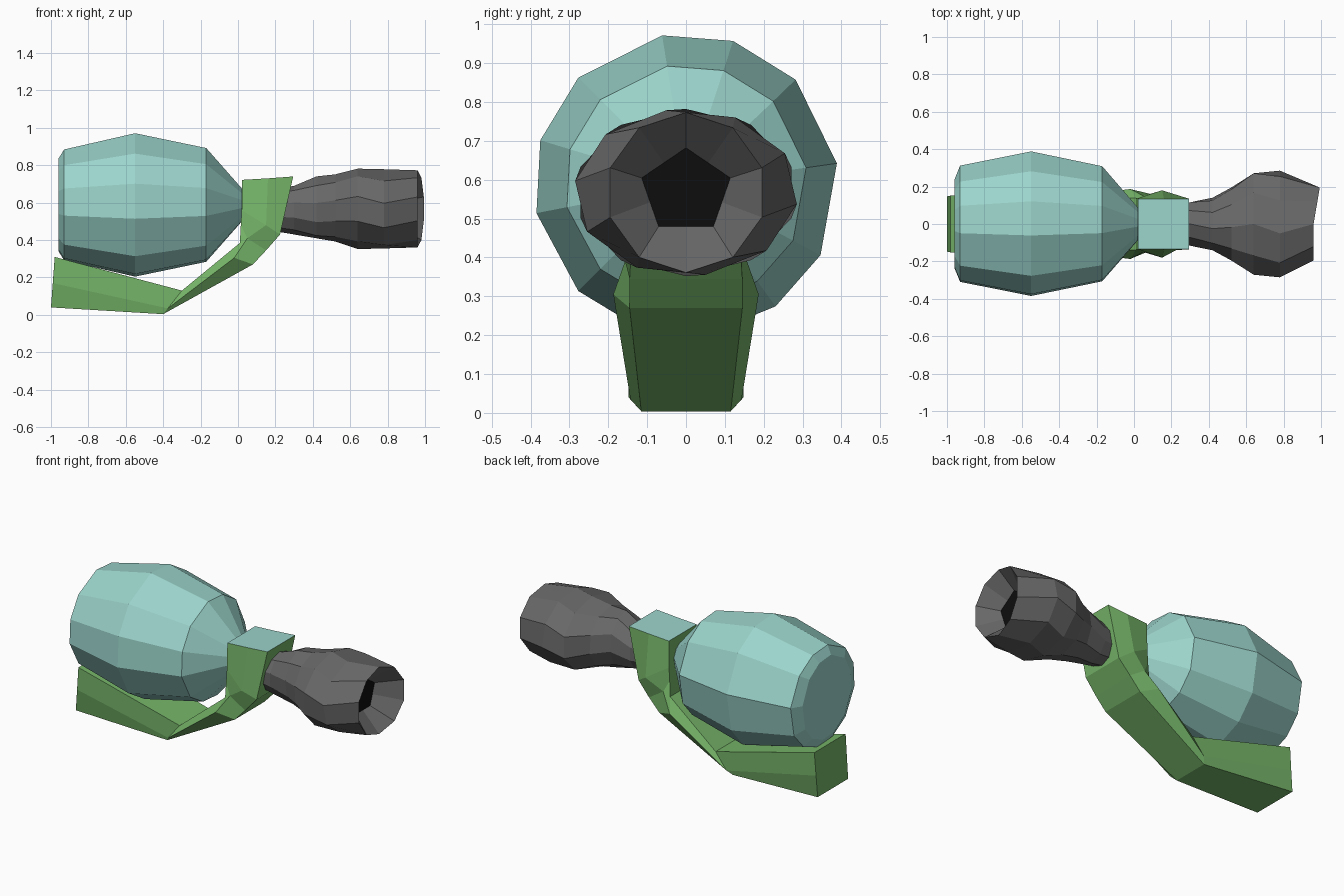
import bpy, bmesh
from math import cos, sin, radians

if "Cube" in bpy.data.objects:
    bpy.data.objects.remove(bpy.data.objects["Cube"])


def material(name, rgb):
    m = bpy.data.materials.new(name)
    m.diffuse_color = (*rgb, 1)
    m.use_nodes = True
    m.node_tree.nodes["Principled BSDF"].inputs["Base Color"].default_value = m.diffuse_color
    return m


teal = material("teal", (0.33, 0.66, 0.60))
green = material("green", (0.18, 0.46, 0.14))
dark = material("dark_grey", (0.14, 0.14, 0.14))
black = material("black", (0.004, 0.004, 0.004))


def loft(name, rings, mats, last_cap_mat=0):
    """Skin a list of equal-length point rings and cap both ends."""
    bm = bmesh.new()
    loops = [[bm.verts.new(p) for p in ring] for ring in rings]
    for a, b in zip(loops, loops[1:]):
        for i in range(len(a)):
            j = (i + 1) % len(a)
            bm.faces.new((a[i], a[j], b[j], b[i]))
    bm.faces.new(loops[0][::-1])
    cap = bm.faces.new(loops[-1])
    bmesh.ops.recalc_face_normals(bm, faces=bm.faces)
    cap.material_index = last_cap_mat
    mesh = bpy.data.meshes.new(name)
    bm.to_mesh(mesh)
    bm.free()
    for m in mats:
        mesh.materials.append(m)
    obj = bpy.data.objects.new(name, mesh)
    bpy.context.collection.objects.link(obj)
    return obj


def ellipse(x, ry, rz, zc, angles, skew=0.0):
    """Ring around the x axis; skew pushes the +y side forward."""
    pts = []
    for a in angles:
        y = ry * cos(radians(a))
        pts.append((x + max(0, skew * y / ry), y, zc + rz * sin(radians(a))))
    return pts


# Tank: faceted barrel tapering into the handle
tank_angles = [8, 44, 72, 99, 135, 163, 191, 225, 252, 279, 306, 332]
tank_profile = [(-0.96, 0.24, 0.25), (-0.93, 0.315, 0.30), (-0.55, 0.392, 0.388),
                (-0.17, 0.312, 0.308), (0.02, 0.09, 0.09), (0.07, 0.08, 0.08)]
loft("tank", [ellipse(x, ry, rz, 0.588, tank_angles) for x, ry, rz in tank_profile], [teal])

# Nozzle: flared barrel with a recessed black mouth
nozzle_profile = [(0.18, 0.10, 0.11, 0.56, 0, 0), (0.30, 0.122, 0.13, 0.56, 0, 0),
                  (0.42, 0.142, 0.168, 0.575, 10, 0), (0.52, 0.20, 0.18, 0.572, 5, 0),
                  (0.64, 0.285, 0.215, 0.567, 0, 0), (0.78, 0.288, 0.215, 0.567, 10, 0),
                  (0.96, 0.205, 0.206, 0.567, 0, 0.035), (0.85, 0.12, 0.112, 0.57, 0, 0)]
rings = [ellipse(x, ry, rz, zc, [18 + t + 36 * i for i in range(10)], s)
         for x, ry, rz, zc, t, s in nozzle_profile]
# Mouth floor is a pentagon: the odd points sit midway between the even ones
floor = rings[-1]
for i in range(0, 10, 2):
    a, b = floor[i], floor[(i + 2) % 10]
    floor[i + 1] = tuple((p + q) / 2 for p, q in zip(a, b))
loft("nozzle", rings, [dark, black], 1)

# Handle: bent hexagonal bar, each section = lower, middle and upper (x, z, half width)
sections = [((-1.00, 0.04, 0.148), (-0.99, 0.17, 0.15), (-0.98, 0.31, 0.152)),
            ((-0.40, 0.004, 0.115), (-0.375, 0.035, 0.143), (-0.30, 0.13, 0.14)),
            ((0.08, 0.27, 0.145), (-0.02, 0.305, 0.187), (0.01, 0.385, 0.14)),
            ((0.15, 0.345, 0.145), (0.05, 0.41, 0.15), (0.015, 0.48, 0.137)),
            ((0.225, 0.43, 0.14), (0.15, 0.48, 0.18), (0.02, 0.56, 0.137)),
            ((0.295, 0.74, 0.135), (0.16, 0.73, 0.135), (0.022, 0.722, 0.135))]
loft("handle",
     [[(x, -w, z) for x, z, w in s] + [(x, w, z) for x, z, w in reversed(s)] for s in sections],
     [green, teal], 1)
